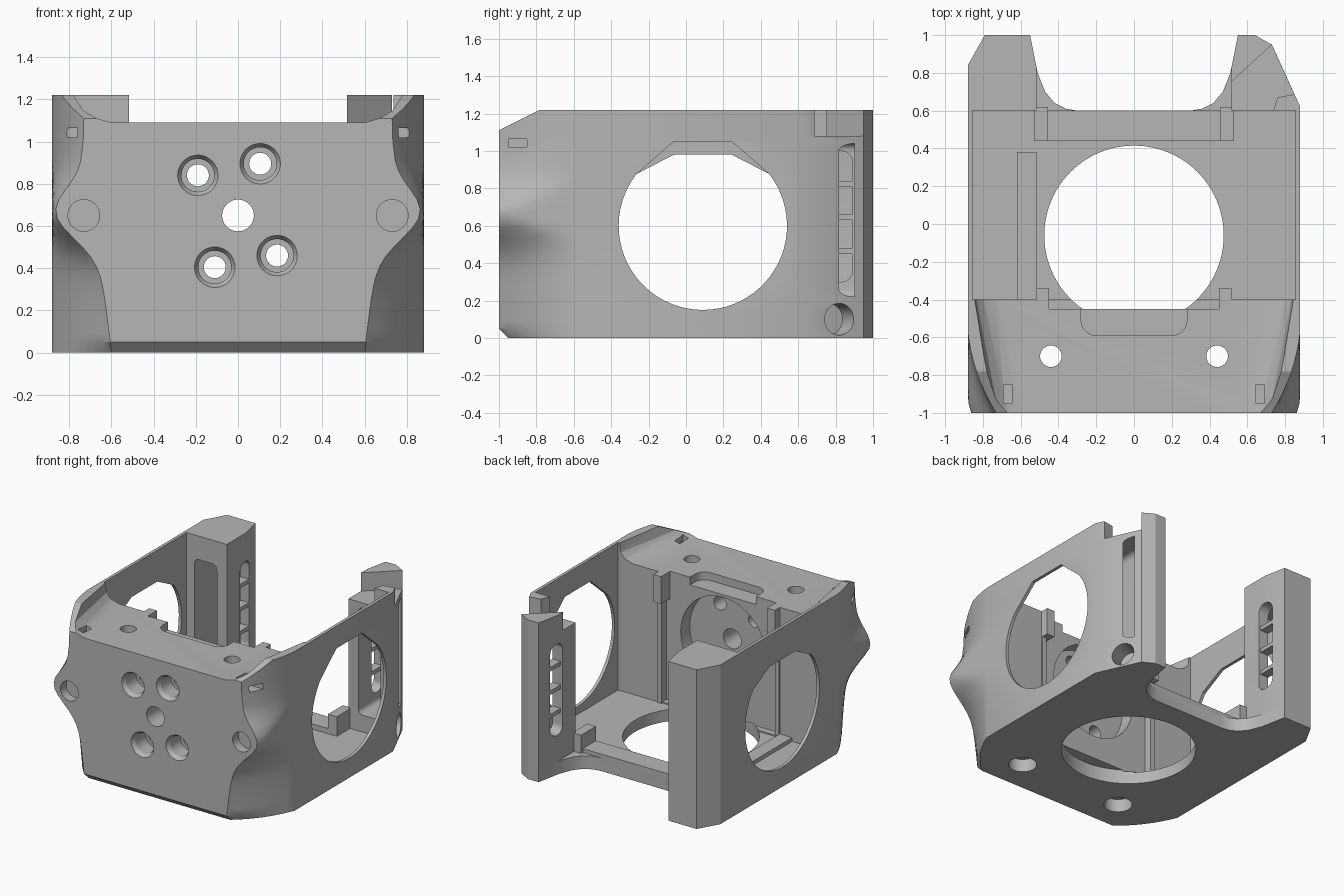
import bpy, bmesh, math
from mathutils import Matrix, Vector

if "Cube" in bpy.data.objects:
    bpy.data.objects.remove(bpy.data.objects["Cube"], do_unlink=True)

grey = bpy.data.materials.new("plain_grey")
grey.use_nodes = True
grey.diffuse_color = (0.47, 0.47, 0.47, 1)
grey.node_tree.nodes["Principled BSDF"].inputs["Base Color"].default_value = grey.diffuse_color


def finish(name, bm):
    bmesh.ops.triangulate(bm, faces=[f for f in bm.faces if len(f.verts) == 4])
    bmesh.ops.recalc_face_normals(bm, faces=bm.faces)
    mesh = bpy.data.meshes.new(name)
    bm.to_mesh(mesh)
    bm.free()
    mesh.materials.append(grey)
    ob = bpy.data.objects.new(name, mesh)
    bpy.context.collection.objects.link(ob)
    return ob


def loft(name, rings):
    """Skin a stack of equal-length point rings and cap the ends."""
    bm = bmesh.new()
    rows = [[bm.verts.new(p) for p in ring] for ring in rings]
    n = len(rows[0])
    for a, b in zip(rows, rows[1:]):
        for i in range(n):
            j = (i + 1) % n
            bm.faces.new((a[i], a[j], b[j], b[i]))
    bm.faces.new(rows[0])
    bm.faces.new(rows[-1])
    return finish(name, bm)


def prism(name, pts, lo, hi, axis="z"):
    put = {"z": lambda a, b, h: (a, b, h), "y": lambda a, b, h: (a, h, b),
           "x": lambda a, b, h: (h, a, b)}[axis]
    return loft(name, [[put(a, b, h) for a, b in pts] for h in (lo, hi)])


def box(name, x, y, z):
    return prism(name, [(x[0], y[0]), (x[1], y[0]), (x[1], y[1]), (x[0], y[1])], *z)


def rod(name, start, end, r1, r2=None, sides=48):
    a, b = Vector(start), Vector(end)
    bm = bmesh.new()
    turn = (b - a).to_track_quat("Z", "Y").to_matrix().to_4x4()
    bmesh.ops.create_cone(bm, cap_ends=True, segments=sides, radius1=r1,
                          radius2=r2 or r1, depth=(b - a).length,
                          matrix=Matrix.Translation((a + b) / 2) @ turn)
    return finish(name, bm)


def rounded(a0, a1, b0, b1, r, steps=6):
    pts = []
    for k, (ca, cb) in enumerate([(a1 - r, b1 - r), (a0 + r, b1 - r),
                                  (a0 + r, b0 + r), (a1 - r, b0 + r)]):
        for s in range(steps + 1):
            t = math.pi / 2 * (k + s / steps)
            pts.append((ca + r * math.cos(t), cb + r * math.sin(t)))
    return pts


def span(s, a, b):
    return tuple(sorted((s * a, s * b)))


# Outer shell: the front corners swell around the side bosses
def front_edge(z):
    base = 0.6 + 0.13 * min(1, z / 0.95) ** 1.1
    return base + 0.175 * math.exp(-((z - 0.66) / 0.17) ** 2)


def corner(s, z):
    fx, fy = front_edge(z), -1 + max(0, 0.05 - z)
    pts = []
    for k in range(9):
        t = k / 8
        cx, cy = (fx + 0.88) / 2 + 0.05, -0.80
        pts.append((s * min(0.88, (1-t)**2 * fx + 2*t*(1-t) * cx + t*t * 0.88),
                    (1-t)**2 * fy + 2*t*(1-t) * cy + t*t * -0.57, z))
    return pts


bay = [(0.55, 1), (0.51, 0.8), (0.47, 0.70), (0.42, 0.64), (0.36, 0.61), (0.3, 0.6)]


def outline(z):
    back = [(0.88, 0.62), (0.73, 0.95), (0.64, 1)] + bay
    back += [(-x, y) for x, y in reversed(bay)] + [(-0.79, 1), (-0.88, 0.84)]
    return corner(1, z) + [(x, y, z) for x, y in back] + corner(-1, z)[::-1]


levels = [0, 0.05] + [0.05 + 1.17 * k / 26 for k in range(1, 27)]
body = loft("camera_housing", [outline(z) for z in levels])
cuts = []

# Interior, floor hole and shelf over the front block
cuts += [box("side_bays", (-0.856, 0.856), (-0.4, 0.6), (0.09, 2)),
         box("middle_bay", (-0.515, 0.515), (-0.45, 1.2), (0.1, 2)),
         rod("floor_hole", (0, -0.06, -0.1), (0, -0.06, 0.11), 0.475, sides=96)]
cuts.append(loft("shelf_cut", [
    [(-a, -1.1, z), (a, -1.1, z), (b, -0.39, z), (-b, -0.39, z)]
    for a, b, z in [(0.58, 0.73, 1.09), (0.65, 0.80, 1.11),
                    (0.70, 0.835, 1.15), (0.74, 0.856, 1.3)]]))
cuts.append(prism("front_slope", [(-1.1, 1.06), (-0.78, 1.22), (-0.78, 1.4), (-1.1, 1.4)],
                  -1, 1, "x"))
cuts.append(prism("cable_pocket", rounded(-0.28, 0.28, -0.59, -0.3, 0.08), 1.03, 1.2))

# Motor mount: rear recess and counterbored screw holes
cuts.append(rod("mount_recess", (0, -0.56, 0.65), (0, -0.3, 0.65), 0.36, sides=64))
cuts.append(rod("shaft_hole", (0, -1.1, 0.65), (0, -0.3, 0.65), 0.075))
for x, z in [(-0.19, 0.84), (0.105, 0.895), (-0.11, 0.405), (0.185, 0.46)]:
    cuts += [rod("mount_hole", (x, -1.1, z), (x, -0.3, z), 0.052),
             rod("mount_bore", (x, -0.98, z), (x, -0.85, z), 0.078),
             rod("mount_lip", (x, -1.01, z), (x, -0.97, z), 0.102, 0.077)]

for s in (1, -1):
    # Side window: round with a flattened, sloped top
    flat = 1.05 if s > 0 else 0.98
    half = 0.155
    ring = [(0.09 + half, flat), (0.09 - half, flat)]
    for k in range(49):
        t = math.radians(142 + 256 * k / 48)
        ring.append((0.09 + 0.45 * math.cos(t), 0.6 + 0.45 * math.sin(t)))
    cuts.append(prism("side_window", ring, *span(s, 0.8, 1), "x"))
    # Screw holes and small strap slots
    cuts += [rod("front_boss_hole", (s * 0.73, -1.1, 0.65), (s * 0.73, -0.93, 0.65), 0.075),
             rod("top_screw", (s * 0.44, -0.7, -0.1), (s * 0.44, -0.7, 1.3), 0.057),
             rod("bottom_bore", (s * 0.44, -0.7, -0.1), (s * 0.44, -0.7, 0.1), 0.1),
             box("strap_slot", span(s, 0.645, 0.95), (-0.95, -0.85), (1.02, 1.065)),
             box("strap_drop", span(s, 0.645, 0.69), (-0.95, -0.85), (1.02, 1.3))]
    # Rear posts: front pocket with a slotted inner face
    cuts.append(prism("post_pocket", rounded(*span(s, 0.60, 0.79), 0.22, 1.04, 0.04),
                      0.5, 0.9, "y"))
    cuts.append(prism("post_slot", rounded(0.76, 0.89, 0.3, 1.0, 0.06),
                      *span(s, 0.4, 0.65), "x"))

# Notch in the top of one post, and a blind hole in its outer corner
cuts.append(prism("post_notch", [(0.48, 0.72), (0.73, 0.95), (0.76, 0.97), (0.92, 0.70),
                                 (0.76, 0.67), (0.73, 0.58), (0.48, 0.58)], 1.08, 1.4))
cuts.append(rod("corner_hole", (0.9, 0.87, 0.1), (0.66, 0.76, 0.1), 0.085))

for cutter in cuts:
    cutter.hide_render = True
    mod = body.modifiers.new(cutter.name, "BOOLEAN")
    mod.operation, mod.solver, mod.object = "DIFFERENCE", "EXACT", cutter
bpy.context.view_layer.update()
graph = bpy.context.evaluated_depsgraph_get()
shell = bpy.data.meshes.new_from_object(body.evaluated_get(graph))
body.modifiers.clear()
body.data = shell
for cutter in cuts:
    bpy.data.objects.remove(cutter, do_unlink=True)

# Added details: slot bars, rear sill, corner bosses and shelf ears
parts = [body, box("rear_sill", (-0.46, 0.46), (0.44, 0.6), (0.05, 0.13)),
         box("floor_rail", (-0.62, -0.515), (-0.45, 0.38), (0.05, 0.12))]
for s, side in ((1, "left"), (-1, "right")):
    for k in range(3):
        z = 0.45 + 0.18 * k
        parts.append(box(side + "_slot_bar", span(s, 0.53, 0.6), (0.75, 0.9), (z, z + 0.03)))
    parts += [box(side + "_sill_boss", span(s, 0.455, 0.53), (0.44, 0.62), (0.05, 0.24)),
              box(side + "_shelf_ear", span(s, 0.45, 0.515), (-0.46, -0.34), (0.88, 1.09)),
              box(side + "_ear_rib", span(s, 0.48, 0.515), (-0.46, -0.39), (0.05, 0.9))]

bpy.ops.object.select_all(action="DESELECT")
for ob in parts:
    ob.select_set(True)
bpy.context.view_layer.objects.active = body
bpy.ops.object.shade_smooth_by_angle(angle=math.radians(25))
